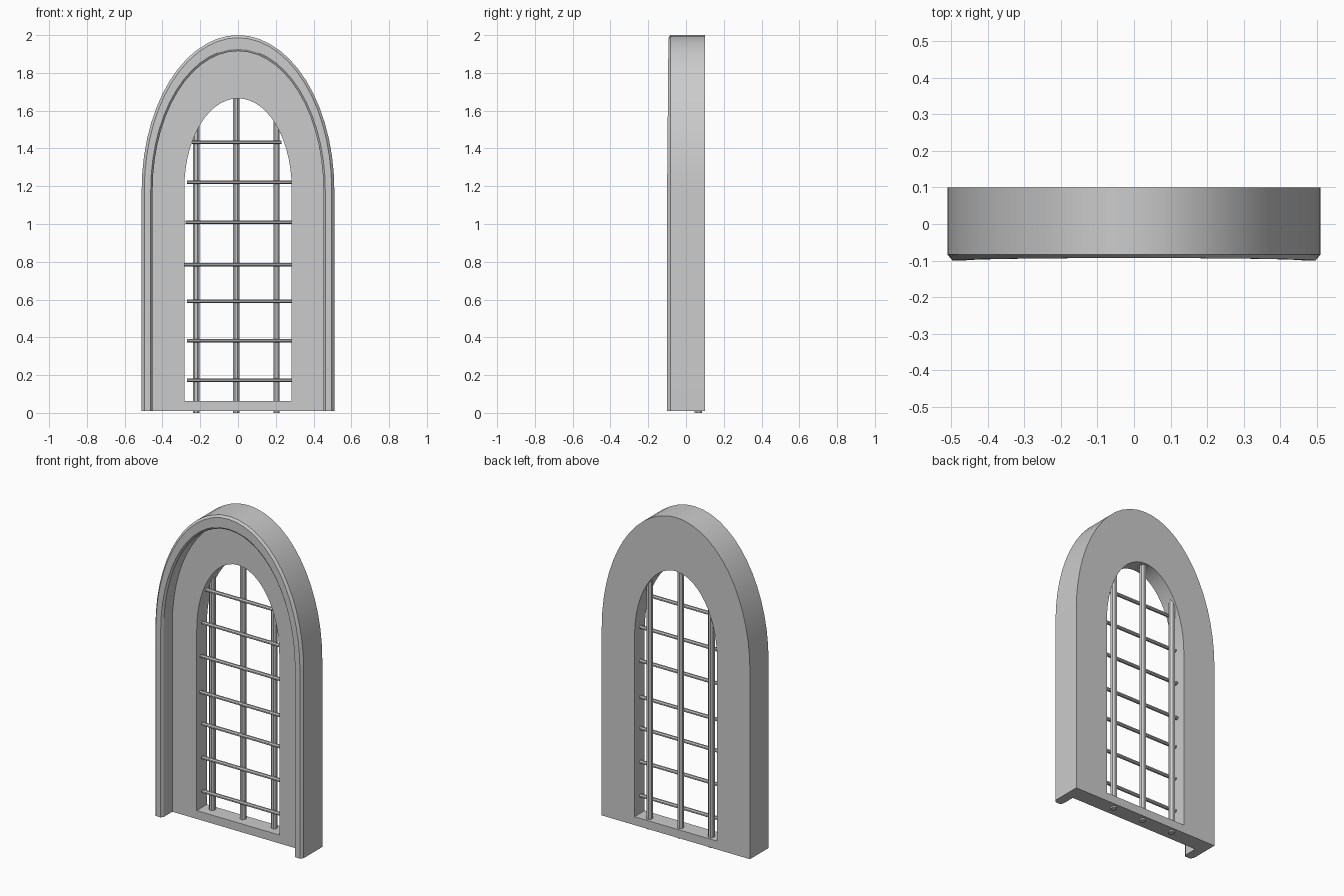
import bpy, bmesh, math

if "Cube" in bpy.data.objects:
    bpy.data.objects.remove(bpy.data.objects["Cube"])

BASE = 0.01


def make_object(name, bm, smooth=True):
    bmesh.ops.recalc_face_normals(bm, faces=bm.faces)
    mesh = bpy.data.meshes.new(name)
    bm.to_mesh(mesh)
    bm.free()
    ob = bpy.data.objects.new(name, mesh)
    bpy.context.collection.objects.link(ob)
    if smooth:
        bpy.context.view_layer.objects.active = ob
        ob.select_set(True)
        bpy.ops.object.shade_smooth_by_angle(angle=math.radians(30))
        ob.select_set(False)
    return ob


def arch_path(half, spring, top, segs=28):
    """Straight legs with a half ellipse on top, as (x, z, height factor)."""
    pts = [(half, BASE, 0)]
    for i in range(segs + 1):
        t = math.pi * i / segs
        pts.append((half * math.cos(t), spring + (top - spring) * math.sin(t), math.sin(t)))
    pts.append((-half, BASE, 0))
    return pts


def rod(name, start, end, r1, r2, sides=8):
    """Faceted rod; r1 is the radius across the front, r2 along y."""
    bm = bmesh.new()
    k = 1 / math.cos(math.pi / sides)
    rings = []
    for x, y, z in (start, end):
        ring = []
        for i in range(sides):
            a = 2 * math.pi * (i + 0.5) / sides
            u, v = r1 * k * math.cos(a), r2 * k * math.sin(a)
            co = (x + u, y + v, z) if start[0] == end[0] else (x, y + v, z + u)
            ring.append(bm.verts.new(co))
        rings.append(ring)
        bm.faces.new(ring)
    for i in range(sides):
        j = (i + 1) % sides
        bm.faces.new((rings[0][i], rings[0][j], rings[1][j], rings[1][i]))
    return make_object(name, bm, smooth=False)


# Arched frame: raised outer moulding and recessed panel in one cross-section
# each entry: half width, spring height, top height, y
section = [
    (0.510, 1.18, 2.000, 0.10),
    (0.510, 1.18, 2.000, -0.083),
    (0.496, 1.18, 1.986, -0.10),
    (0.462, 1.18, 1.927, -0.10),
    (0.452, 1.18, 1.915, -0.085),
    (0.452, 1.18, 1.915, 0.0),
    (0.284, 1.19, 1.665, 0.0),
    (0.284, 1.19, 1.665, 0.10),
]
bm = bmesh.new()
loops = []
for half, spring, top, y in section:
    lift = 0.007 if y < -0.09 else 0
    loops.append([bm.verts.new((x, y + lift * h, z)) for x, z, h in arch_path(half, spring, top)])
for i, a in enumerate(loops):
    b = loops[(i + 1) % len(loops)]
    for k in range(len(a) - 1):
        bm.faces.new((a[k], a[k + 1], b[k + 1], b[k]))
for end in (0, -1):
    bm.faces.new([lp[end] for lp in loops])
make_object("arched_frame", bm)

# Sill across the foot of the opening
bm = bmesh.new()
bmesh.ops.create_cube(bm, size=1)
for v in bm.verts:
    v.co = (v.co.x * 0.568, 0.05 + v.co.y * 0.10, 0.036 + v.co.z * 0.052)
make_object("sill", bm, smooth=False)

# Upright bars
for x, top in ((-0.222, 1.57), (-0.01, 1.69), (0.204, 1.58)):
    rod("upright_bar", (x, 0.066, 0.0), (x, 0.066, top), 0.017, 0.02)

# Cross bars, slightly uneven like hand-fitted iron
for z, x0, x1 in ((0.172, -0.27, 0.285), (0.382, -0.27, 0.285), (0.591, -0.27, 0.285),
                  (0.785, -0.284, 0.283), (1.01, -0.279, 0.285), (1.22, -0.27, 0.283),
                  (1.432, -0.243, 0.23)):
    rod("cross_bar", (x0, 0.04, z), (x1, 0.04, z), 0.0095, 0.013)
